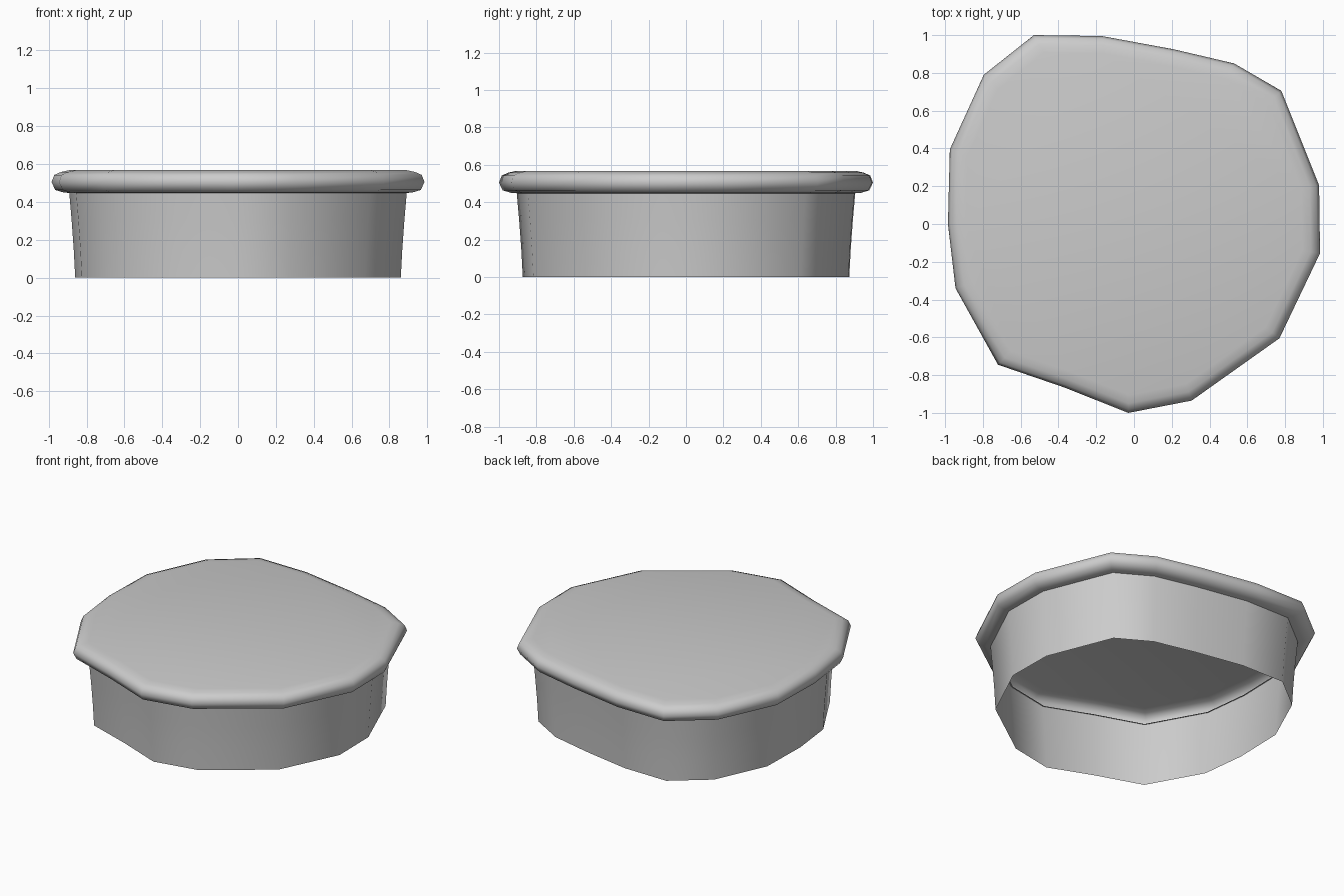
import bpy, bmesh

if "Cube" in bpy.data.objects:
    bpy.data.objects.remove(bpy.data.objects["Cube"])

# Irregular 16-sided outline of the rim, counter-clockwise seen from above
OUTLINE = [(0.985, -0.155), (0.98, 0.205), (0.78, 0.705), (0.53, 0.85),
           (0.21, 0.925), (-0.17, 0.995), (-0.53, 1.0), (-0.795, 0.79),
           (-0.975, 0.395), (-0.985, 0.0), (-0.945, -0.34), (-0.72, -0.745),
           (-0.37, -0.865), (-0.03, -1.0), (0.305, -0.935), (0.77, -0.605)]


def loft(name, profile, cap_top=False):
    """Stack scaled copies of the outline; profile = (scale, z), bottom to top."""
    bm = bmesh.new()
    rings = [[bm.verts.new((x * s, y * s, z)) for x, y in OUTLINE] for s, z in profile]
    n = len(OUTLINE)
    for low, high in zip(rings, rings[1:]):
        for i in range(n):
            j = (i + 1) % n
            bm.faces.new((low[i], low[j], high[j], high[i]))
    if cap_top:
        bm.faces.new(rings[-1])
    mesh = bpy.data.meshes.new(name)
    bm.to_mesh(mesh)
    bm.free()
    obj = bpy.data.objects.new(name, mesh)
    bpy.context.collection.objects.link(obj)
    bpy.ops.object.select_all(action='DESELECT')
    obj.select_set(True)
    bpy.context.view_layer.objects.active = obj
    bpy.ops.object.shade_smooth_by_angle(angle=0.9)
    return obj


# Open, slightly flared skirt
loft("skirt_wall", [(0.873, 0.0), (0.881, 0.15), (0.892, 0.30), (0.905, 0.448)])

# Hollow lid with a rolled rim and flat top
loft("lid", [(0.895, 0.447), (0.935, 0.450), (0.98, 0.463), (1.0, 0.505),
             (0.985, 0.543), (0.95, 0.558), (0.905, 0.568)], cap_top=True)
